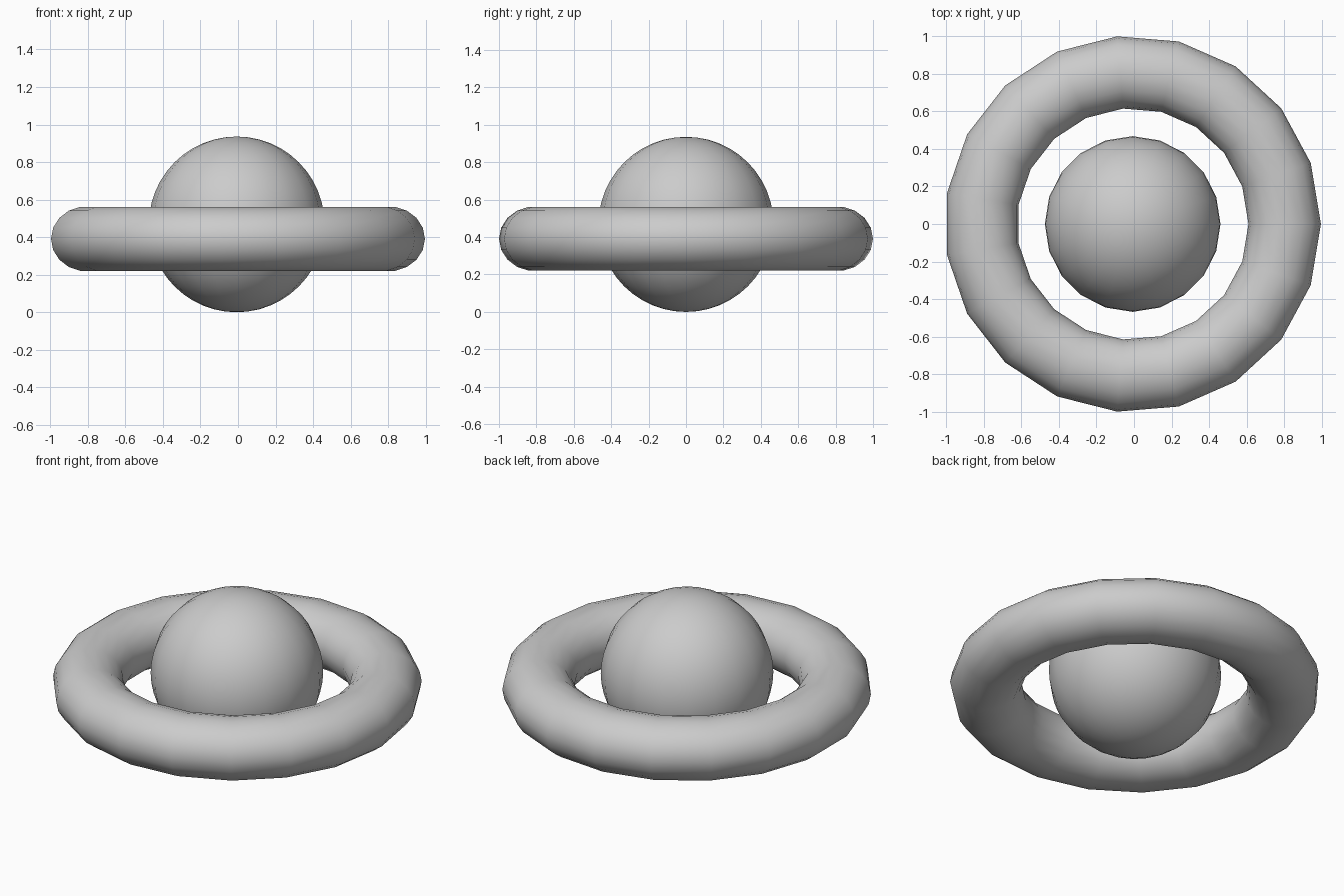
import bpy
import bmesh
from math import sin, cos, pi, radians

if "Cube" in bpy.data.objects:
    bpy.data.objects.remove(bpy.data.objects["Cube"])

CX = -0.007  # shared axis of ball and ring


def add_smooth(name, bm):
    bmesh.ops.recalc_face_normals(bm, faces=bm.faces)
    mesh = bpy.data.meshes.new(name)
    bm.to_mesh(mesh)
    bm.free()
    for p in mesh.polygons:
        p.use_smooth = True
    obj = bpy.data.objects.new(name, mesh)
    bpy.context.collection.objects.link(obj)
    return obj


# Central ball
bm = bmesh.new()
bmesh.ops.create_uvsphere(bm, u_segments=20, v_segments=24, radius=0.468)
ball = add_smooth("ball", bm)
ball.location = (CX, 0, 0.468)

# Ring with a slightly flattened oval section, 19 sides around
SIDES, SECTION = 19, 18
MAJOR, HALF_W, HALF_H = 0.81, 0.193, 0.1735
bm = bmesh.new()
loops = []
for i in range(SIDES):
    a = 2 * pi * i / SIDES
    loop = []
    for j in range(SECTION):
        t = 2 * pi * j / SECTION
        r = MAJOR + HALF_W * cos(t)
        loop.append(bm.verts.new((r * cos(a), r * sin(a), HALF_H * sin(t))))
    loops.append(loop)
for i in range(SIDES):
    p, q = loops[i], loops[(i + 1) % SIDES]
    for j in range(SECTION):
        k = (j + 1) % SECTION
        bm.faces.new((p[j], q[j], q[k], p[k]))
ring = add_smooth("ring", bm)
ring.location = (CX, 0, 0.391)
